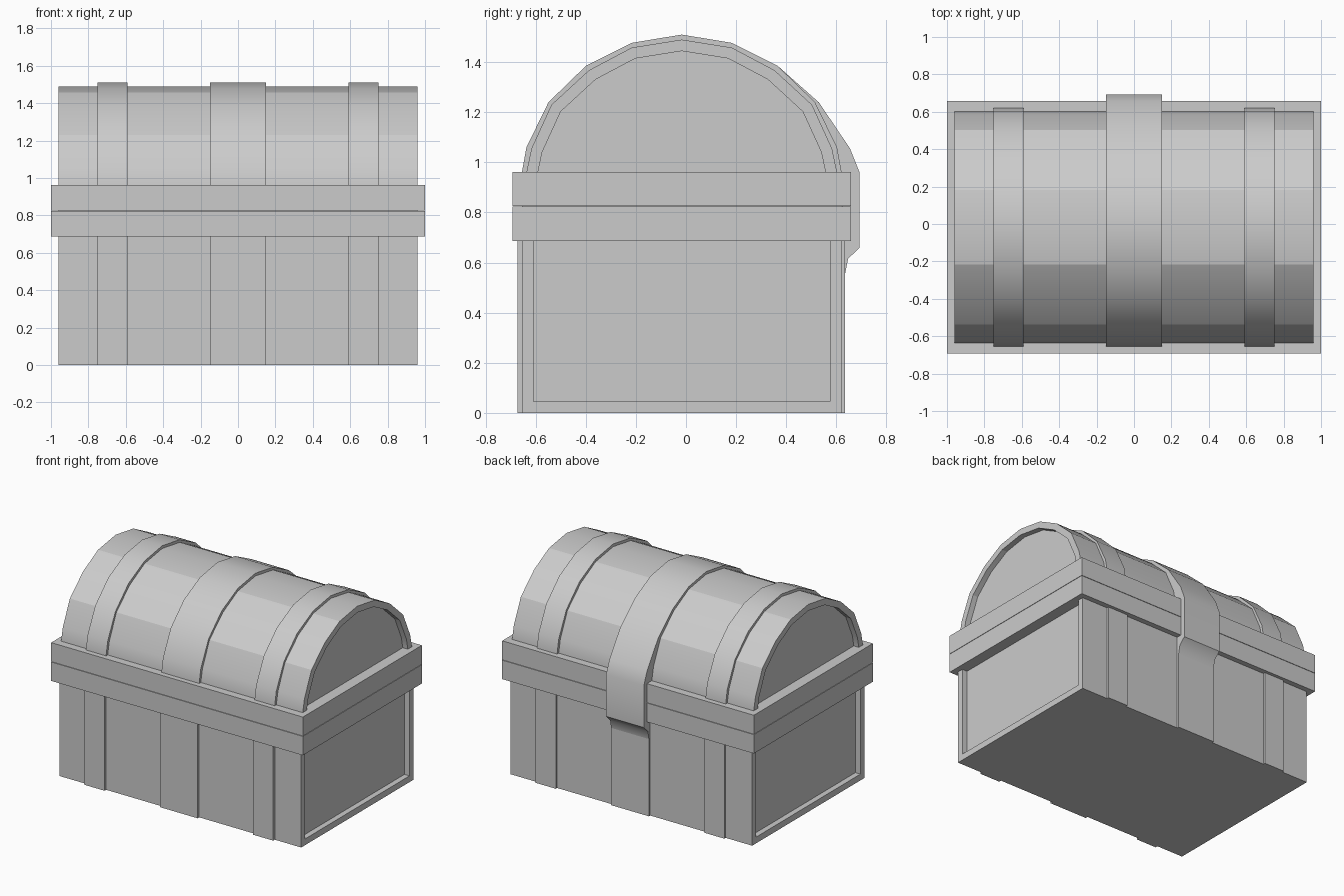
import bpy, bmesh, math

if "Cube" in bpy.data.objects:
    bpy.data.objects.remove(bpy.data.objects["Cube"])

CY = -0.017          # chest centre in y (the hinge strap sticks out at the back)


def prism(name, profile, x0, x1, recess=0.0, inset=0.045, smooth=0):
    """Extrude a (y, z) profile along x; optionally recess both end faces."""
    bm = bmesh.new()
    face = bm.faces.new([bm.verts.new((x0, CY + y, z)) for y, z in profile])
    res = bmesh.ops.extrude_face_region(bm, geom=[face])
    moved = [v for v in res["geom"] if isinstance(v, bmesh.types.BMVert)]
    bmesh.ops.translate(bm, vec=(x1 - x0, 0, 0), verts=moved)
    bmesh.ops.recalc_face_normals(bm, faces=bm.faces)
    if recess:
        for end in [f for f in bm.faces if abs(f.normal.x) > 0.9]:
            side = 1 if end.calc_center_median().x > 0 else -1
            bmesh.ops.inset_region(bm, faces=[end], thickness=inset, use_even_offset=True)
            inner = bmesh.ops.extrude_discrete_faces(bm, faces=[end])["faces"][0]
            bmesh.ops.translate(bm, vec=(-side * recess, 0, 0), verts=inner.verts)
        bmesh.ops.recalc_face_normals(bm, faces=bm.faces)
    mesh = bpy.data.meshes.new(name)
    bm.to_mesh(mesh)
    bm.free()
    ob = bpy.data.objects.new(name, mesh)
    bpy.context.collection.objects.link(ob)
    if smooth:
        bpy.ops.object.select_all(action='DESELECT')
        ob.select_set(True)
        bpy.context.view_layer.objects.active = ob
        bpy.ops.object.shade_smooth_by_angle(angle=math.radians(smooth))
    return ob


def rect(y0, y1, z0, z1):
    return [(y0, z0), (y1, z0), (y1, z1), (y0, z1)]


def arch(half):
    """Mirror a half profile (y >= 0, from the base up to the crown)."""
    return half + [(-y, z) for y, z in reversed(half[:-1])]


# Chest body with recessed end panels (top is hidden behind the rim)
prism("chest_body", rect(-0.637, 0.637, 0, 0.85), -0.96, 0.96, recess=0.04)

# Two stacked rims with a thin seam between them
prism("body_rim", rect(-0.675, 0.675, 0.687, 0.823), -1, 1)
prism("lid_rim", rect(-0.675, 0.675, 0.826, 0.962), -1, 1)

# Arched lid with recessed ends
wood = [(0.62, 0.90), (0.62, 0.96), (0.60, 1.055), (0.52, 1.23),
        (0.37, 1.368), (0.20, 1.458), (0, 1.49)]
prism("lid", arch(wood), -0.96, 0.96, recess=0.04, smooth=18.5)

# Straps over the lid and down the body
band = [(0.638, 0.90), (0.638, 0.96), (0.62, 1.06), (0.532, 1.24),
        (0.383, 1.385), (0.20, 1.477), (0, 1.51)]
for label, x0, x1 in (("left", -0.75, -0.59), ("middle", -0.15, 0.15), ("right", 0.59, 0.75)):
    prism(label + "_body_strap", rect(-0.655, 0.652, 0, 0.75), x0, x1)
    if label != "middle":
        prism(label + "_lid_strap", arch(band), x0, x1, smooth=32)

# Middle lid strap bulges over the rim at the back as a hinge
hinge = [(0.64, 0.555), (0.652, 0.555), (0.664, 0.615), (0.71, 0.66),
         (0.71, 0.96), (0.672, 1.055), (0.547, 1.24)]
front = [(-y, z) for y, z in reversed(band[:-1])]
prism("middle_lid_strap", hinge + band[4:] + front + [(0.64, 0.90)], -0.15, 0.15, smooth=40)
